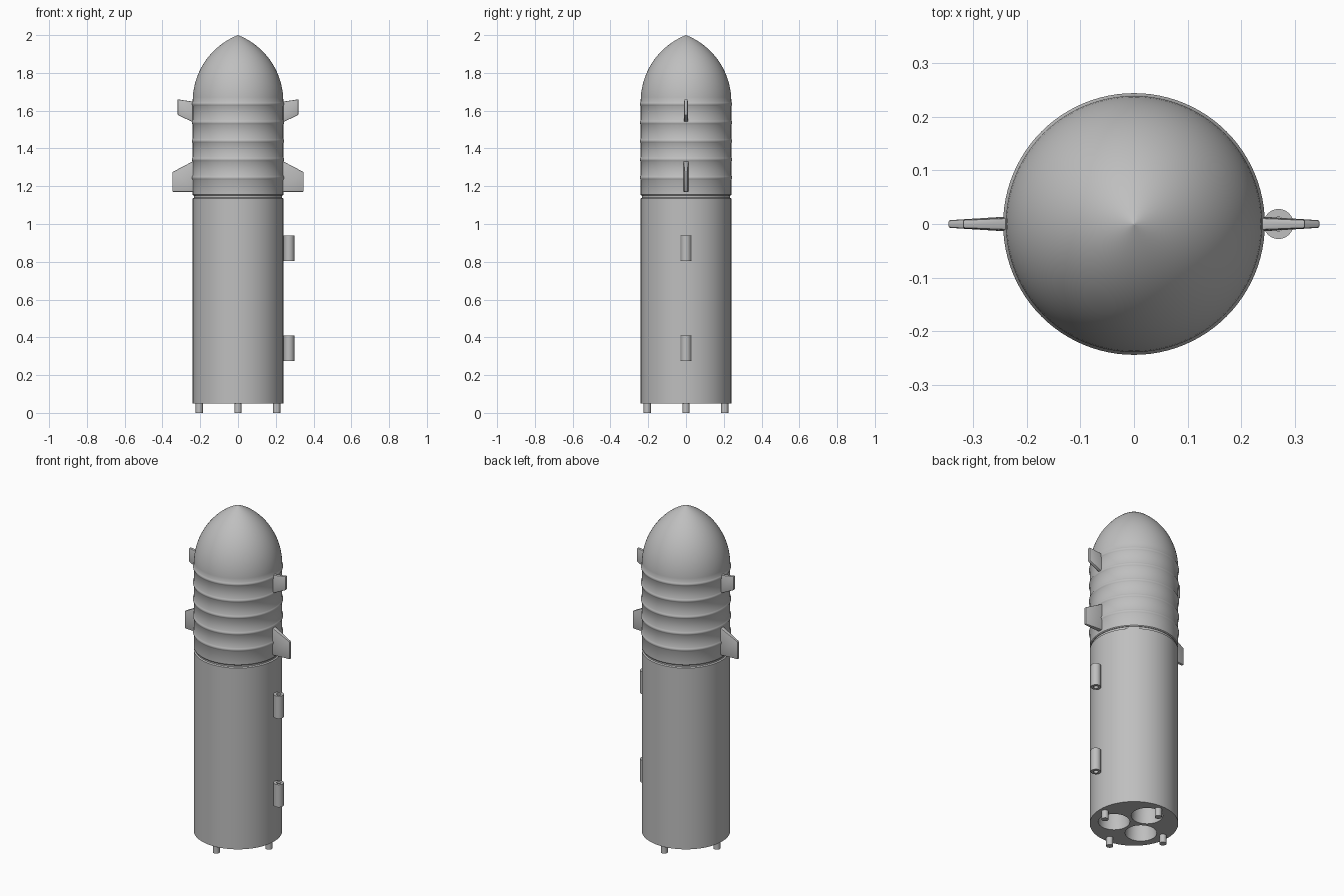
import bpy, bmesh, math
from math import sin, cos, pi, sqrt, radians

cube = bpy.data.objects.get("Cube")
if cube:
    bpy.data.objects.remove(cube, do_unlink=True)

grey = bpy.data.materials.new("plain grey")
grey.use_nodes = True
grey.diffuse_color = (0.52, 0.52, 0.52, 1)
grey.node_tree.nodes["Principled BSDF"].inputs["Base Color"].default_value = grey.diffuse_color


def finish(name, bm):
    """Turn a bmesh into a named, smooth-shaded grey object."""
    bmesh.ops.recalc_face_normals(bm, faces=bm.faces)
    mesh = bpy.data.meshes.new(name)
    bm.to_mesh(mesh)
    bm.free()
    mesh.materials.append(grey)
    ob = bpy.data.objects.new(name, mesh)
    bpy.context.collection.objects.link(ob)
    smooth(ob)
    return ob


def smooth(ob):
    bpy.ops.object.select_all(action='DESELECT')
    ob.select_set(True)
    bpy.context.view_layer.objects.active = ob
    bpy.ops.object.shade_smooth_by_angle(angle=radians(30))


def lathe(name, profile, centre=(0, 0), sides=96, closed=False):
    """Revolve (radius, height) points; radius 0 makes a pole."""
    bm = bmesh.new()
    rings = []
    for r, z in profile:
        n = sides if r > 0 else 1
        rings.append([bm.verts.new((centre[0] + r * cos(2 * pi * i / sides),
                                    centre[1] + r * sin(2 * pi * i / sides), z))
                      for i in range(n)])
    pairs = list(zip(rings, rings[1:]))
    if closed:
        pairs.append((rings[-1], rings[0]))
    for a, b in pairs:
        for i in range(sides):
            j = (i + 1) % sides
            if len(a) == 1:
                bm.faces.new((a[0], b[j], b[i]))
            elif len(b) == 1:
                bm.faces.new((a[i], a[j], b[0]))
            else:
                bm.faces.new((a[i], a[j], b[j], b[i]))
    return finish(name, bm)


R = 0.24

# Booster hull, bored out for three engine bells
booster = lathe("booster_hull", [(0, 0.05), (R, 0.05), (R, 1.135), (0.232, 1.14), (0, 1.14)])
for k in range(3):
    a = radians(90 + 120 * k)
    bell = [(0, 0.04), (0.086, 0.04), (0.086, 0.06), (0.083, 0.11), (0.074, 0.17),
            (0.058, 0.22), (0.03, 0.26), (0.03, 0.3), (0, 0.3)]
    cutter = lathe("engine_bell_cutter", bell, (0.11 * cos(a), 0.11 * sin(a)), 48)
    cutter.hide_render = True
    mod = booster.modifiers.new("engine_bell", 'BOOLEAN')
    mod.operation = 'DIFFERENCE'
    mod.solver = 'EXACT'
    mod.object = cutter
    bpy.context.view_layer.objects.active = booster
    bpy.ops.object.modifier_apply(modifier=mod.name)
    bpy.data.objects.remove(cutter, do_unlink=True)
smooth(booster)

# Interstage collar in the groove between the stages
lathe("stage_collar", [(0, 1.13), (0.233, 1.13), (0.233, 1.165), (0, 1.165)])

# Upper stage: ribbed cylinder running into a pointed ogive nose
profile = [(0, 1.15), (0.236, 1.15), (R, 1.155)]
for z in (1.245, 1.342, 1.44, 1.538, 1.636):
    profile += [(R + 0.0045 * sin(pi * t / 6), z + 0.012 * (t / 3 - 1)) for t in range(7)]
base, length = 1.648, 0.352
arc = (R * R + length * length) / (2 * R)
for i in range(1, 24):
    h = length * sin(pi / 2 * i / 24)
    profile.append((sqrt(arc * arc - h * h) - (arc - R), base + h))
profile.append((0, 2.0))
lathe("upper_stage", profile)


def fin(name, side, outline, root, tip):
    """Tapered plate: outline in (x, z), thickness blends from root to tip."""
    bm = bmesh.new()
    x0, x1 = outline[0][0], outline[1][0]
    layers = []
    for s in (-1, 1):
        layers.append([bm.verts.new((side * x, s * (root + (tip - root) * (x - x0) / (x1 - x0)), z))
                       for x, z in outline])
    for layer in layers:
        bm.faces.new(layer)
    for i in range(4):
        j = (i + 1) % 4
        bm.faces.new((layers[0][i], layers[0][j], layers[1][j], layers[1][i]))
    bmesh.ops.bevel(bm, geom=bm.edges[:], offset=0.004, segments=2, affect='EDGES', profile=0.5)
    return finish(name, bm)


# Mirrored fore and aft flaps
for side, label in ((1, "left"), (-1, "right")):
    fin("fore_flap_" + label, side, [(0.22, 1.53), (0.32, 1.578), (0.32, 1.66), (0.22, 1.645)],
        0.012, 0.008)
    fin("aft_flap_" + label, side, [(0.22, 1.17), (0.347, 1.17), (0.347, 1.275), (0.22, 1.342)],
        0.015, 0.007)

# Launch guide tubes on the left side
for label, z in (("lower", 0.275), ("upper", 0.805)):
    lathe("guide_tube_" + label, [(0.013, z), (0.028, z), (0.028, z + 0.135), (0.013, z + 0.135)],
          (0.27, 0), 32, closed=True)

# Four short landing feet
for k in range(4):
    a = k * pi / 2
    lathe("landing_foot", [(0, 0), (0.019, 0), (0.019, 0.06), (0, 0.06)],
          (0.205 * cos(a), 0.205 * sin(a)), 24)
